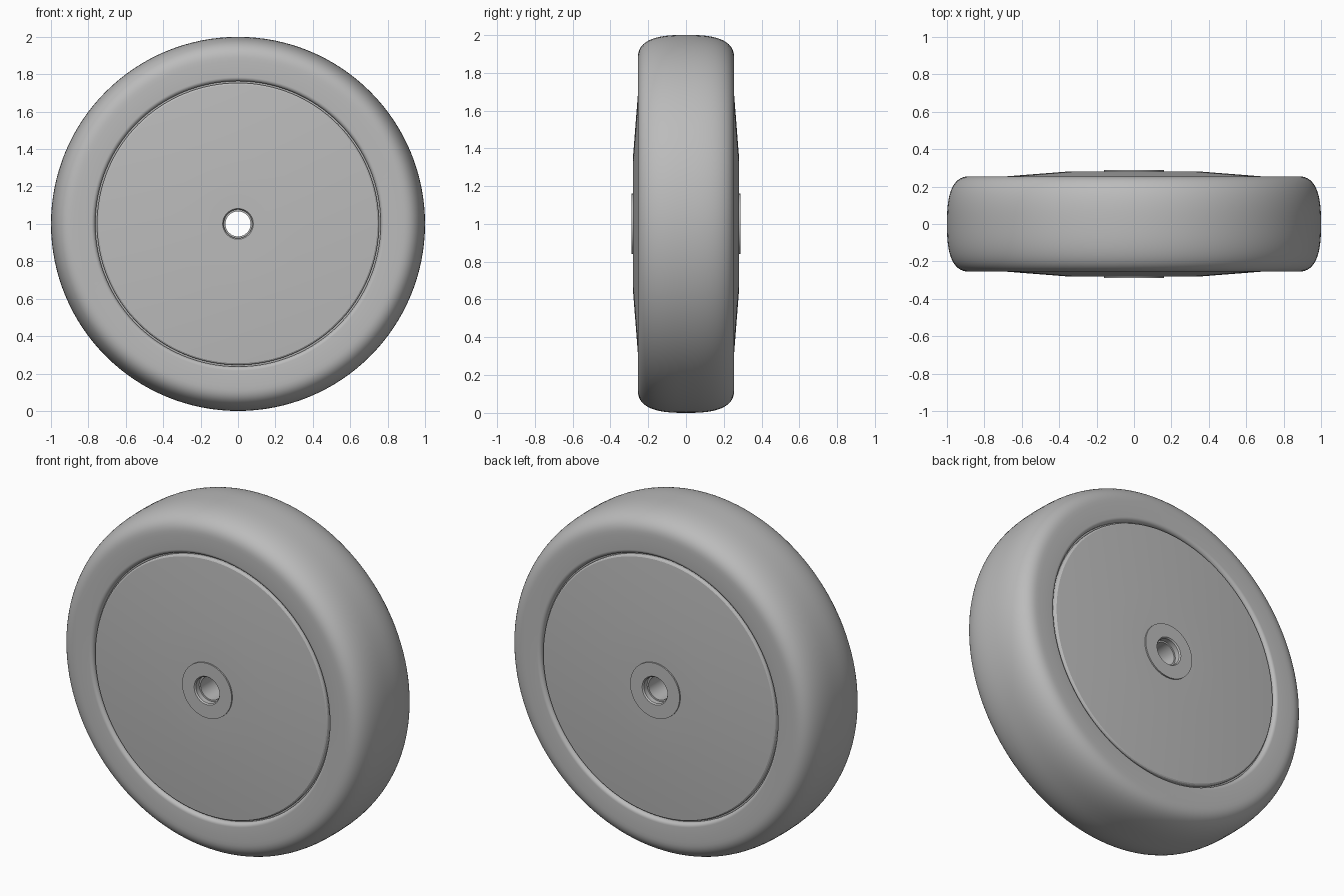
import bpy, bmesh, math

cube = bpy.data.objects.get("Cube")
if cube:
    bpy.data.objects.remove(cube, do_unlink=True)

AXLE_HEIGHT = 1.0
SEGMENTS = 128

grey = bpy.data.materials.new("plain_grey")
grey.use_nodes = True
grey.diffuse_color = (0.5, 0.5, 0.5, 1)
grey.node_tree.nodes["Principled BSDF"].inputs["Base Color"].default_value = (0.5, 0.5, 0.5, 1)


def lathe(name, half_profile, sharp_angle=30):
    """Mirror a (radius, half width) profile and revolve it around the y axis."""
    profile = half_profile + [(r, -y) for r, y in reversed(half_profile) if y > 0]
    bm = bmesh.new()
    rings = []
    for i in range(SEGMENTS):
        a = math.tau * i / SEGMENTS
        rings.append([bm.verts.new((r * math.cos(a), y, r * math.sin(a))) for r, y in profile])
    n = len(profile)
    for i, ring in enumerate(rings):
        following = rings[(i + 1) % SEGMENTS]
        for j in range(n):
            k = (j + 1) % n
            bm.faces.new((ring[j], ring[k], following[k], following[j]))
    bmesh.ops.recalc_face_normals(bm, faces=bm.faces)
    mesh = bpy.data.meshes.new(name)
    bm.to_mesh(mesh)
    bm.free()
    mesh.materials.append(grey)
    obj = bpy.data.objects.new(name, mesh)
    obj.location.z = AXLE_HEIGHT
    bpy.context.collection.objects.link(obj)
    bpy.ops.object.select_all(action="DESELECT")
    obj.select_set(True)
    bpy.context.view_layer.objects.active = obj
    bpy.ops.object.shade_smooth_by_angle(angle=math.radians(sharp_angle))
    return obj


# Tyre: crowned tread, round shoulders, flat sidewall and rounded inner lip
STEPS = 20
POWER = 2 / 2.7
tyre = []
for i in range(STEPS + 1):
    t = math.pi / 2 * i / STEPS
    c, s = max(math.cos(t), 0), math.sin(t)
    tyre.append((0.87 + 0.13 * c ** POWER, 0.255 * s ** POWER))
for i in range(7):
    t = math.pi / 2 * i / 6
    tyre.append((0.785 - 0.022 * math.sin(t), 0.233 + 0.022 * math.cos(t)))
tyre += [(0.763, 0.225), (0.74, 0.225)]
lathe("tyre", tyre)

# Wheel disc: shallow cone with a flat centre and a small rounded rim
disc = [(0.754, 0.2), (0.754, 0.24), (0.751, 0.246), (0.745, 0.25),
        (0.36, 0.28), (0.12, 0.28)]
lathe("wheel_disc", disc, 20)

# Hub bush: raised collar with a countersunk axle bore
bush = [(0.16, 0.26), (0.16, 0.288), (0.082, 0.288), (0.076, 0.28),
        (0.076, 0.25), (0.067, 0.25)]
lathe("hub_bush", bush)
